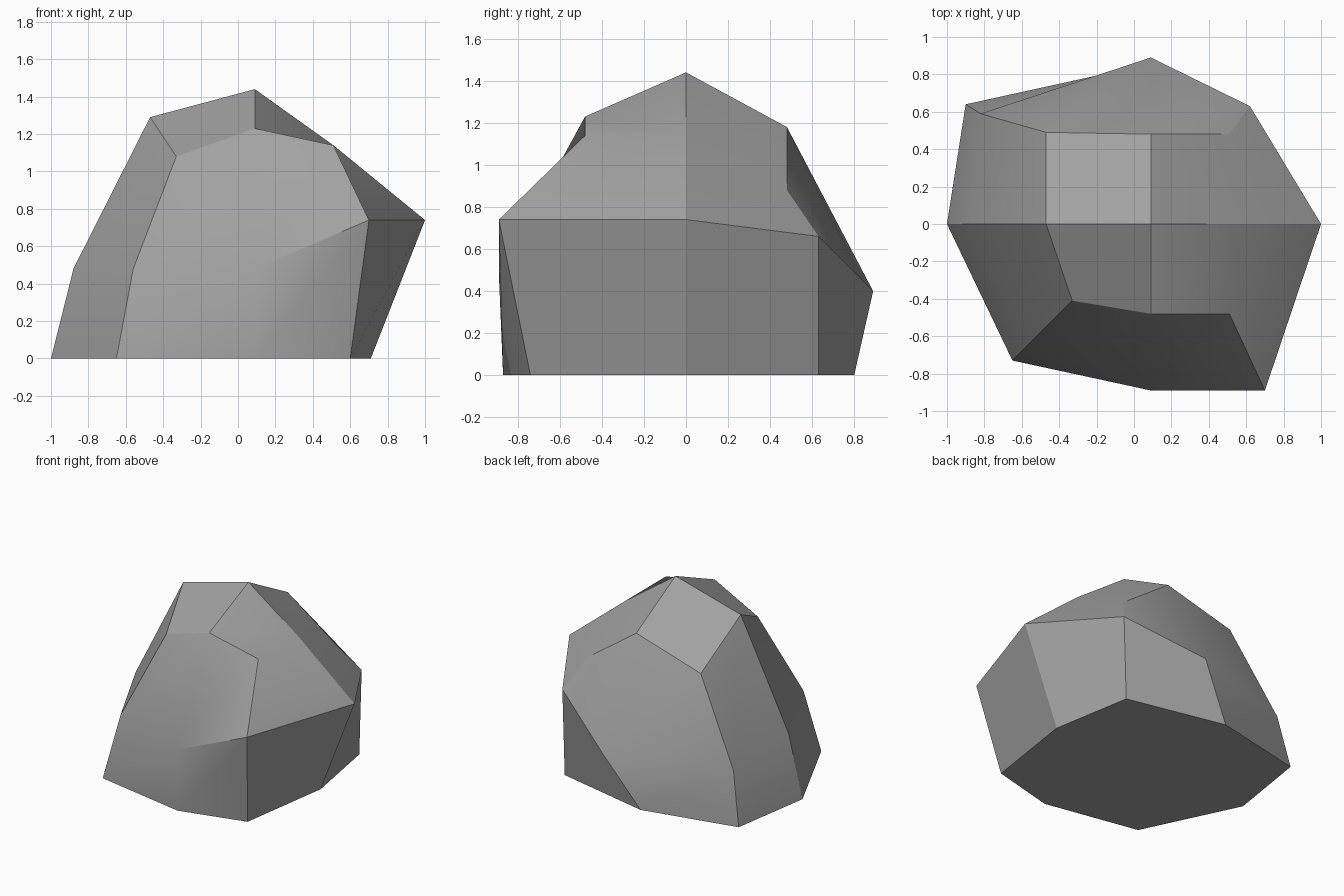
import bpy
import bmesh
from math import radians

# Remove the default cube only
default_cube = bpy.data.objects.get("Cube")
if default_cube:
    bpy.data.objects.remove(default_cube, do_unlink=True)


def make_material(name, colour):
    material = bpy.data.materials.new(name)
    material.use_nodes = True
    material.diffuse_color = colour
    shader = material.node_tree.nodes["Principled BSDF"]
    shader.inputs["Base Color"].default_value = colour
    shader.inputs["Roughness"].default_value = 0.9
    return material


# Three cross-sections, each running front-left corner, front, front-right
# corner, right, back-right corner, back, back-left corner, left
base_outline = [
    (-.65, -.73, 0), (.09, -.87, 0), (.6, -.74, 0), (.71, 0, 0),
    (.6, .63, 0), (-.17, .8, 0), (-.9, .64, 0), (-1, 0, 0),
]
girdle_outline = [
    (-.56, -.64, .48), (.09, -.89, .48), (.7, -.89, .74), (1, 0, .74),
    (.62, .63, .66), (.09, .89, .4), (-.82, .59, .4), (-.88, 0, .48),
]
shoulder_outline = [
    (-.33, -.41, 1.08), (.09, -.48, 1.23), (.51, -.48, 1.14), (.51, 0, 1.14),
    (.51, .48, .88), (.09, .48, 1.18), (-.47, .49, 1.02), (-.47, 0, 1.29),
]
peak = (.09, 0, 1.44)
base_centre = (0, 0, 0)


def bridge(bm, lower, upper):
    """Join two outlines with a band of four-sided faces."""
    count = len(lower)
    for i in range(count):
        j = (i + 1) % count
        bm.faces.new((lower[i], lower[j], upper[j], upper[i]))


def cap(bm, ring, centre):
    """Close an outline with one four-sided face per corner."""
    middle = bm.verts.new(centre)
    for corner in range(0, len(ring), 2):
        bm.faces.new((ring[corner - 1], ring[corner], ring[corner + 1], middle))


# Faceted boulder: walls, domed top and flat base
bm = bmesh.new()
base, girdle, shoulder = [
    [bm.verts.new(point) for point in outline]
    for outline in (base_outline, girdle_outline, shoulder_outline)
]
bridge(bm, base, girdle)
bridge(bm, girdle, shoulder)
cap(bm, shoulder, peak)
cap(bm, base, base_centre)
bmesh.ops.recalc_face_normals(bm, faces=bm.faces)

mesh = bpy.data.meshes.new("boulder")
bm.to_mesh(mesh)
bm.free()
mesh.materials.append(make_material("stone grey", (.36, .36, .36, 1)))

boulder = bpy.data.objects.new("boulder", mesh)
bpy.context.collection.objects.link(boulder)

# Soft shading across each side, crisp ridges between sides
bpy.ops.object.select_all(action="DESELECT")
boulder.select_set(True)
bpy.context.view_layer.objects.active = boulder
bpy.ops.object.shade_smooth_by_angle(angle=radians(30))
